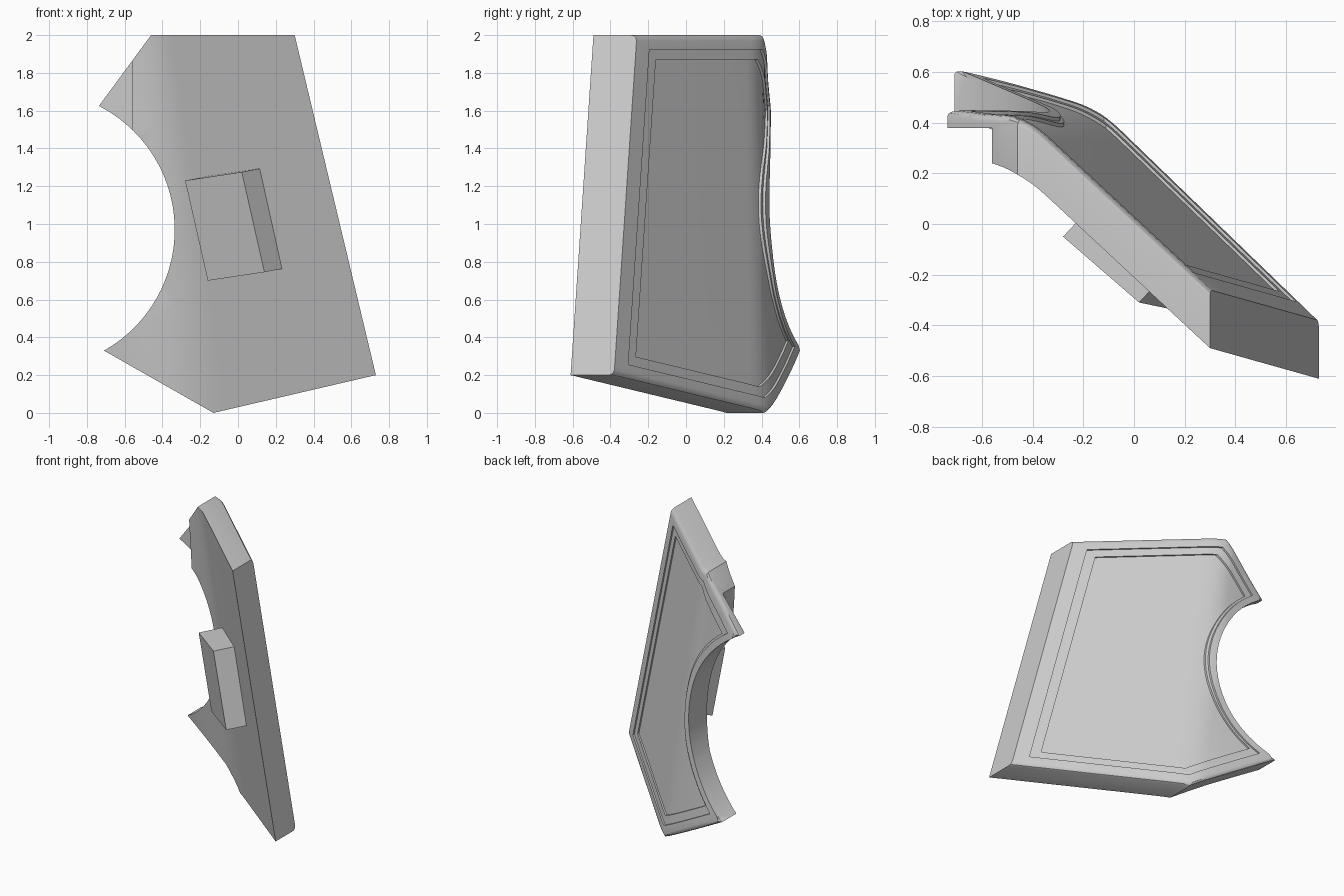
import bpy, bmesh, math
from mathutils import Vector
from mathutils.geometry import intersect_line_line, intersect_line_sphere_2d

if "Cube" in bpy.data.objects:
    bpy.data.objects.remove(bpy.data.objects["Cube"], do_unlink=True)

grey = bpy.data.materials.new("plain_grey")
grey.use_nodes = True
grey.diffuse_color = (0.6, 0.6, 0.6, 1)
grey.node_tree.nodes["Principled BSDF"].inputs["Base Color"].default_value = (0.6, 0.6, 0.6, 1)

# Outline corners in x, z, clockwise from the upper horn to the lower horn
CORNERS = [Vector(p) for p in
           ((-0.74, 1.62), (-0.46, 2), (0.30, 2), (0.73, 0.2), (-0.13, 0), (-0.71, 0.33))]
ARC_CENTRE, ARC_RADIUS, ARC_STEPS = Vector((-1.07, 0.97)), 0.735, 28
THICK, LEAN, ROUND = 0.23, 0.155, 0.09


def outline(margin, arc_margin):
    """Plate outline moved inwards, closed by the round bite."""
    lines = []
    for a, b in zip(CORNERS, CORNERS[1:]):
        d = (b - a).normalized()
        shift = Vector((d.y, -d.x)) * margin
        lines.append((a + shift, b + shift))
    pts = []
    for l, m in zip(lines, lines[1:]):
        hit = intersect_line_line(*[p.to_3d() for p in l + m])
        pts.append(hit[0].to_2d())
    radius = ARC_RADIUS + arc_margin

    def angle_at(line, near):
        hits = intersect_line_sphere_2d(line[0], line[1], ARC_CENTRE, radius, False)
        p = min((h for h in hits if h), key=lambda h: (h - near).length) - ARC_CENTRE
        return math.atan2(p.y, p.x)

    low, high = angle_at(lines[-1], lines[-1][1]), angle_at(lines[0], lines[0][0])
    for i in range(ARC_STEPS + 1):
        t = low + (high - low) * i / ARC_STEPS
        pts.append(ARC_CENTRE + radius * Vector((math.cos(t), math.sin(t))))
    return pts


def bend(co):
    """Lean the flat plate and fold its wing along a soft slanted crease."""
    x, y, z = co
    d = -0.13 - LEAN * z - x
    soft = 0 if d < -ROUND else d if d > ROUND else (d + ROUND) ** 2 / (4 * ROUND)
    back = -0.26 - 0.93 * (x - 0.3) - LEAN * (z - 2)
    back -= (0.93 - (0.39 - 0.21 * z)) * soft
    return Vector((x, back + y * max(0.18, THICK - 0.3 * soft) / THICK, z))


def make_object(name, bm):
    bmesh.ops.recalc_face_normals(bm, faces=bm.faces)
    mesh = bpy.data.meshes.new(name)
    bm.to_mesh(mesh)
    bm.free()
    mesh.materials.append(grey)
    ob = bpy.data.objects.new(name, mesh)
    bpy.context.collection.objects.link(ob)
    return ob


def bent_slab(name, pts, front, back, rounded=False):
    bm = bmesh.new()
    rear = [bm.verts.new((p.x, back, p.y)) for p in pts]
    fore = [bm.verts.new((p.x, front, p.y)) for p in pts]
    bm.faces.new(rear)
    bm.faces.new(fore)
    n = len(pts)
    for i in range(n):
        j = (i + 1) % n
        bm.faces.new((rear[i], rear[j], fore[j], fore[i]))
    if rounded:
        # Soft rear edges, except the straight long side
        edges = [bm.edges.get((rear[i], rear[(i + 1) % n])) for i in range(n) if i != 1]
        bmesh.ops.bevel(bm, geom=edges, offset=0.03, segments=3, profile=0.5, affect='EDGES')
    # Slices that let the slab fold
    cuts = [((-0.13 - ROUND * k / 3, 0, 0), (1, 0, LEAN)) for k in (-3, -2, -1, 0, 1, 2, 3, 6, 10, 14)]
    cuts += [((0, 0, 0.25 * k), (0, 0, 1)) for k in range(1, 8)]
    for co, no in cuts:
        bmesh.ops.bisect_plane(bm, geom=bm.verts[:] + bm.edges[:] + bm.faces[:],
                               plane_co=co, plane_no=Vector(no).normalized(), dist=1e-5)
    bmesh.ops.triangulate(bm, faces=bm.faces[:])
    for v in bm.verts:
        v.co = bend(v.co)
    return make_object(name, bm)


def block(name, corner, a, b, c):
    """Box from one corner and three edge vectors."""
    bm = bmesh.new()
    bmesh.ops.create_cube(bm, size=1)
    for v in bm.verts:
        s = v.co + Vector((0.5, 0.5, 0.5))
        v.co = Vector(corner) + Vector(a) * s.x + Vector(b) * s.y + Vector(c) * s.z
    return make_object(name, bm)


def cut(target, cutter):
    cutter.hide_render = True
    mod = target.modifiers.new("cut", 'BOOLEAN')
    mod.object, mod.operation, mod.solver = cutter, 'DIFFERENCE', 'EXACT'
    bpy.context.view_layer.objects.active = target
    bpy.ops.object.modifier_apply(modifier=mod.name)
    bpy.data.objects.remove(cutter, do_unlink=True)


# Bent plate with a two-step sunken rear panel
plate = bent_slab("bent_plate", outline(0, 0), -THICK, 0, rounded=True)
cut(plate, bent_slab("outer_recess", outline(0.075, 0.045), -0.015, 0.1))
cut(plate, bent_slab("inner_recess", outline(0.13, 0.06), -0.03, 0.1))

# Thinned front of the upper horn
cut(plate, block("horn_notch", (-1, -1, 1.1), (0.44, 0, 0), (0, 1.38, 0), (0, 0, 1.2)))

bpy.ops.object.select_all(action='DESELECT')
plate.select_set(True)
bpy.context.view_layer.objects.active = plate
bpy.ops.object.shade_smooth_by_angle(angle=math.radians(30))

# Mounting block on the front
block("front_block", (-0.28, -0.05, 1.23), (0.30, -0.26, 0.045),
      (0.12, -0.025, -0.53), (0.14, 0.15, 0.027))
